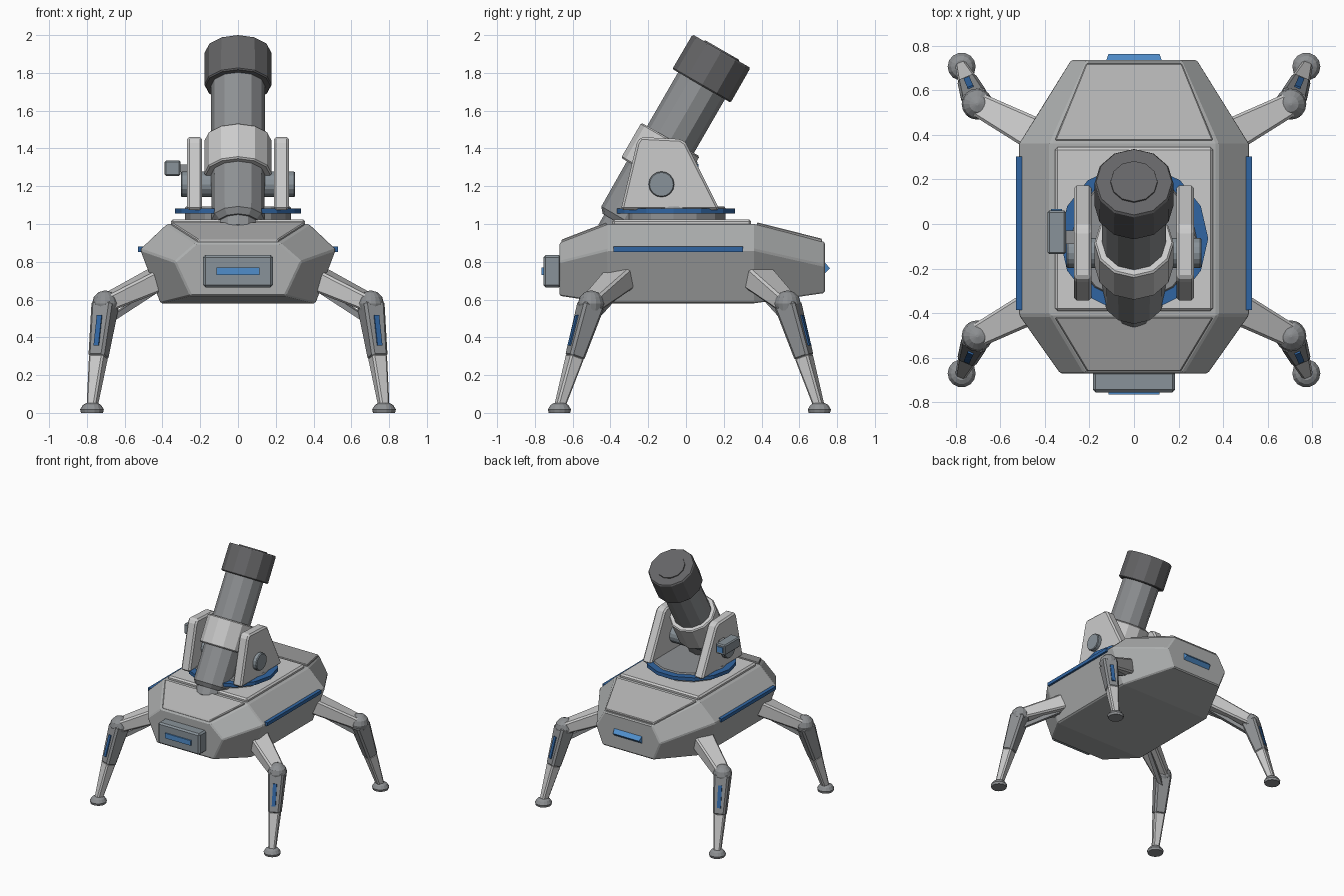
import bpy, bmesh, math
from mathutils import Vector, Matrix

if "Cube" in bpy.data.objects:
    bpy.data.objects.remove(bpy.data.objects["Cube"])


def paint(name, *rgb):
    m = bpy.data.materials.new(name)
    m.diffuse_color = (*rgb, 1)
    m.use_nodes = True
    m.node_tree.nodes["Principled BSDF"].inputs["Base Color"].default_value = m.diffuse_color
    return m


light = paint("light_grey", 0.60, 0.60, 0.59)
body = paint("hull_grey", 0.42, 0.43, 0.43)
panel = paint("panel_grey", 0.46, 0.46, 0.46)
steel = paint("steel_grey", 0.27, 0.28, 0.29)
slate = paint("slate_grey", 0.25, 0.29, 0.32)
dark = paint("dark_grey", 0.13, 0.13, 0.135)
trim = paint("blue_trim", 0.03, 0.13, 0.36)
glow = paint("blue_light", 0.08, 0.27, 0.60)


def make(name, verts, faces, mat, bevel=0):
    me = bpy.data.meshes.new(name)
    me.from_pydata([tuple(v) for v in verts], [], faces)
    bm = bmesh.new()
    bm.from_mesh(me)
    bmesh.ops.recalc_face_normals(bm, faces=bm.faces)
    bm.to_mesh(me)
    bm.free()
    me.materials.append(mat)
    ob = bpy.data.objects.new(name, me)
    bpy.context.collection.objects.link(ob)
    if bevel:
        m = ob.modifiers.new("bevel", 'BEVEL')
        m.width, m.segments, m.limit_method = bevel, 1, 'ANGLE'
    return ob


def loft(name, rings, mat, bevel=0):
    """Skin a list of equal-length closed rings and cap both ends."""
    n, k = len(rings[0]), len(rings)
    verts = [v for r in rings for v in r]
    faces = [(i * n + j, i * n + (j + 1) % n, (i + 1) * n + (j + 1) % n, (i + 1) * n + j)
             for i in range(k - 1) for j in range(n)]
    faces += [tuple(range(n)), tuple(range((k - 1) * n, k * n))]
    return make(name, verts, faces, mat, bevel)


def box(name, lo, hi, mat, bevel=0):
    rings = [[(lo[0], lo[1], z), (hi[0], lo[1], z), (hi[0], hi[1], z), (lo[0], hi[1], z)]
             for z in (lo[2], hi[2])]
    return loft(name, rings, mat, bevel)


def lathe(name, profile, matrix, mat, sides=12):
    """Turn (radius, height) points about the local z axis."""
    rings = [[matrix @ Vector((r * math.cos(2 * math.pi * i / sides),
                               r * math.sin(2 * math.pi * i / sides), h))
              for i in range(sides)] for r, h in profile]
    return loft(name, rings, mat)


def beam(name, p, q, size0, size1, mat, bevel=0):
    """Tapered box from p to q; sizes are (width, depth)."""
    z = (q - p).normalized()
    x = z.cross(Vector((0, 0, 1))).normalized()
    y = z.cross(x)
    rings = [[c + x * (w / 2 * a) + y * (d / 2 * b) for a, b in ((-1, -1), (1, -1), (1, 1), (-1, 1))]
             for c, (w, d) in ((p, size0), (q, size1))]
    return loft(name, rings, mat, bevel)


# Faceted hull from four cross-sections: (y, top, middle, bottom) as (half width, z)
mid = ((0.375, 1.0), (0.518, 0.865), (0.41, 0.58))
sections = [(-0.67, ((0.22, 0.90), (0.335, 0.80), (0.25, 0.62))),
            (-0.41, mid), (0.36, mid),
            (0.735, ((0.21, 0.905), (0.285, 0.78), (0.225, 0.635)))]
loft("hull", [[(x, y, z) for x, z in s] + [(-x, y, z) for x, z in reversed(s)]
              for y, s in sections], body, 0.008)

# Deck plate and sloped armour panels
box("deck_plate", (-0.355, -0.39, 0.98), (0.355, 0.345, 1.025), light, 0.012)
for name, y0, z0, w0, y1, z1, w1 in (("front_panel", -0.42, 0.996, 0.355, -0.66, 0.904, 0.21),
                                     ("rear_panel", 0.375, 0.996, 0.355, 0.72, 0.909, 0.215)):
    loft(name, [[(-w0, y0, z0 + h), (w0, y0, z0 + h), (w1, y1, z1 + h), (-w1, y1, z1 + h)]
                for h in (-0.015, 0.013)], panel, 0.005)

# Nose box and lights
box("nose_box", (-0.185, -0.755, 0.665), (0.185, -0.66, 0.835), slate, 0.012)
box("nose_light", (-0.115, -0.765, 0.73), (0.115, -0.74, 0.77), glow)
loft("rear_light", [[(s * 0.125, 0.73, 0.735), (s * 0.125, 0.73, 0.8), (s * 0.115, 0.763, 0.766)]
                    for s in (-1, 1)], glow)
for s, side in ((-1, "left"), (1, "right")):
    xs = sorted((s * 0.50, s * 0.53))
    box(side + "_light_strip", (xs[0], -0.385, 0.853), (xs[1], 0.303, 0.88), trim)

# Turntable
turn = Matrix.Translation((0, -0.065, 0))
lathe("turntable_base", [(0.28, 1.01), (0.28, 1.06)], turn, steel, 14)
lathe("turntable_ring", [(0.333, 1.055), (0.333, 1.083)], turn, trim, 14)
lathe("turntable_top", [(0.29, 1.07), (0.275, 1.093)], turn, steel, 14)

# Yoke plates with trunnion pin
outline = [(-0.345, 1.075), (-0.26, 1.43), (-0.24, 1.46), (-0.03, 1.45), (0.0, 1.43), (0.178, 1.075)]
for s, side in ((-1, "left"), (1, "right")):
    loft(side + "_yoke", [[(s * x, y, z) for y, z in outline] for x in (0.19, 0.27)], light, 0.012)
lathe("trunnion", [(0.063, -0.302), (0.068, -0.296), (0.068, 0.296), (0.063, 0.302)],
      Matrix.Translation((0, -0.13, 1.21)) @ Matrix.Rotation(math.pi / 2, 4, 'Y'), slate, 16)

# Sight box on the left yoke
box("sight_box", (-0.388, -0.135, 1.255), (-0.305, 0.06, 1.337), slate, 0.008)
box("sight_lens", (-0.372, 0.04, 1.275), (-0.322, 0.067, 1.317), glow)
box("sight_mount", (-0.32, -0.09, 1.275), (-0.25, -0.03, 1.315), steel)

# Mortar barrel, tilted 30 degrees back; heights measured from the muzzle face
tilt = Matrix.Translation((0, 0.188, 1.915)) @ Matrix.Rotation(math.radians(-30), 4, 'X')
lathe("barrel_tube", [(0.143, -0.60), (0.143, -0.15)], tilt, steel)
lathe("muzzle", [(0.172, -0.212), (0.178, -0.205), (0.177, -0.01), (0.170, 0)], tilt, dark)
lathe("bore", [(0.11, -0.02), (0.105, 0.007)], tilt, dark)
lathe("barrel_collar", [(0.17, -0.755), (0.178, -0.747), (0.178, -0.548), (0.17, -0.54)], tilt, light)
lathe("breech", [(0.115, -1.06), (0.14, -1.03), (0.143, -0.70)], tilt, steel)
lathe("breech_knob", [(0.06, -1.155), (0.105, -1.12), (0.105, -1.02)], tilt, steel)

# Four legs
for sx, side in ((-1, "left"), (1, "right")):
    for sy, end in ((-1, "front"), (1, "rear")):
        def pt(x, y, z):
            return Vector((sx * x, 0.018 + sy * y, z))
        leg = end + "_" + side + "_"
        hip, knee, foot = pt(0.40, 0.36, 0.72), pt(0.703, 0.52, 0.578), pt(0.773, 0.688, 0.03)
        ankle = knee.lerp(foot, 0.53)
        beam(leg + "thigh", hip, knee, (0.155, 0.12), (0.105, 0.085), light, 0.012)
        beam(leg + "strut", pt(0.40, 0.35, 0.675), knee.lerp(foot, 0.16) - Vector((sx * 0.03, sy * 0.03, 0)),
             (0.03, 0.03), (0.03, 0.03), steel)
        ball = [(0.07 * math.cos(a), 0.07 * math.sin(a))
                for a in (math.radians(d) for d in (-85, -60, -30, 0, 30, 60, 85))]
        lathe(leg + "knee", ball, Matrix.Translation(knee), steel, 16)
        beam(leg + "shin", knee, ankle, (0.12, 0.12), (0.09, 0.085), steel, 0.014)
        beam(leg + "shank", ankle.lerp(knee, 0.05), foot, (0.085, 0.08), (0.05, 0.05), light, 0.01)
        out = Vector((sx * 0.36, sy * 0.93, 0.3)).normalized()
        beam(leg + "light", knee.lerp(foot, 0.14) + out * 0.053, knee.lerp(foot, 0.43) + out * 0.044,
             (0.028, 0.02), (0.028, 0.02), trim)
        lathe(leg + "foot", [(0.058, 0), (0.063, 0.018), (0.048, 0.042), (0.03, 0.052)],
              Matrix.Translation((foot.x, foot.y, 0)), steel, 14)
